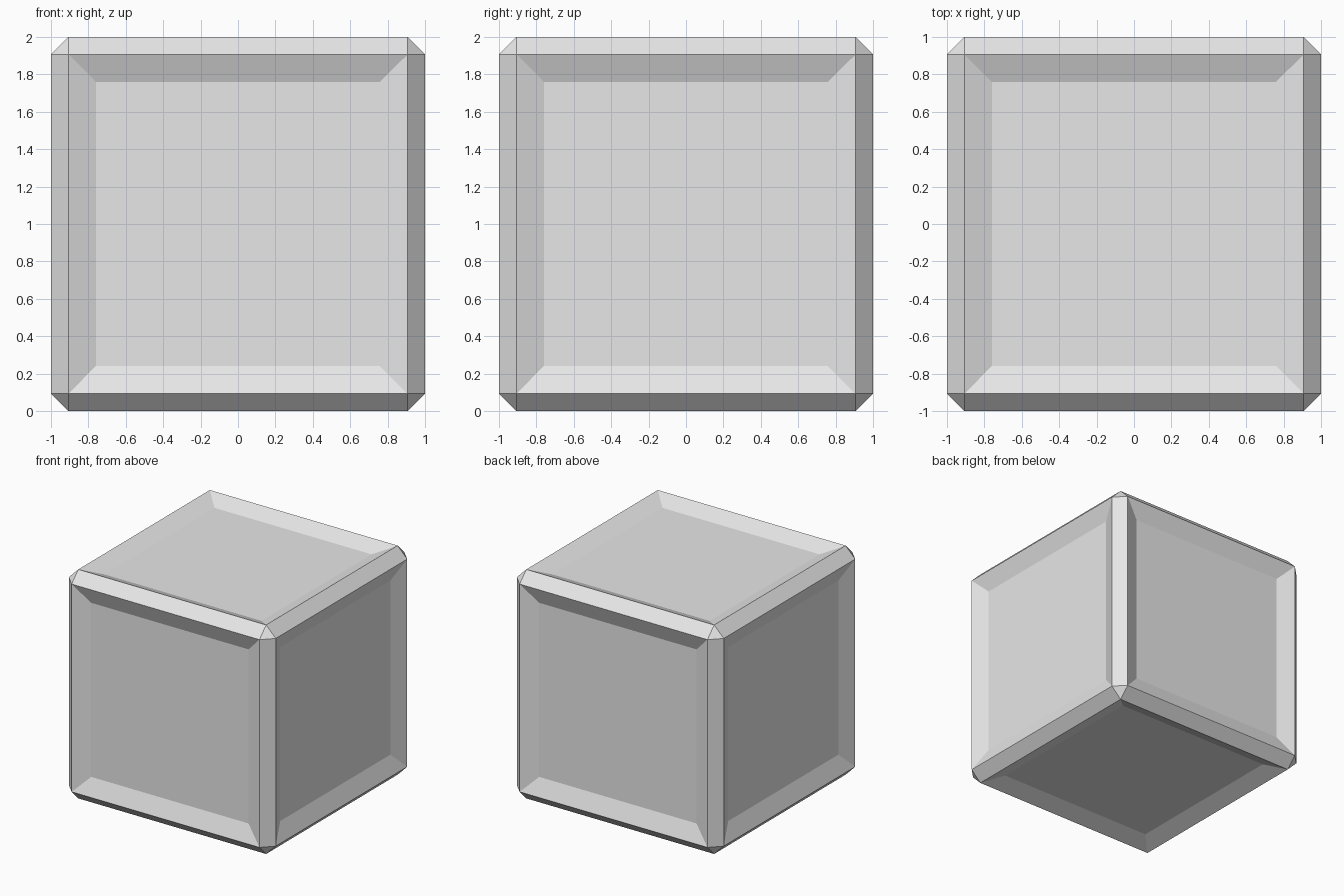
import bpy, bmesh

if "Cube" in bpy.data.objects:
    bpy.data.objects.remove(bpy.data.objects["Cube"])

CHAMFER = 0.093   # width cut from each cube edge
SLOPE = 0.147     # width of the sloping panel border
DEPTH = 0.06      # how far each panel is sunk

# Pale grey material
grey = bpy.data.materials.new("pale_grey")
grey.diffuse_color = (0.8, 0.8, 0.8, 1.0)
grey.use_nodes = True
grey.node_tree.nodes["Principled BSDF"].inputs["Base Color"].default_value = grey.diffuse_color

# Cube with chamfered edges and corners
bm = bmesh.new()
bmesh.ops.create_cube(bm, size=2.0)
bmesh.ops.bevel(bm, geom=bm.edges[:], offset=CHAMFER, offset_type='OFFSET',
                segments=1, profile=0.5, affect='EDGES')

# Sunken panel with sloping borders on each of the six sides
bm.normal_update()
sides = [f for f in bm.faces if max(abs(c) for c in f.normal) > 0.99]
bmesh.ops.inset_individual(bm, faces=sides, thickness=SLOPE, depth=0.0,
                           use_even_offset=True)
for f in sides:
    n = f.normal.copy()
    bmesh.ops.translate(bm, verts=f.verts[:], vec=-n * DEPTH)

# Stand it on the ground
bmesh.ops.translate(bm, verts=bm.verts[:], vec=(0, 0, 1))
bmesh.ops.recalc_face_normals(bm, faces=bm.faces[:])
mesh = bpy.data.meshes.new("panelled_cube")
bm.to_mesh(mesh)
bm.free()
mesh.materials.append(grey)
cube = bpy.data.objects.new("panelled_cube", mesh)
bpy.context.collection.objects.link(cube)
